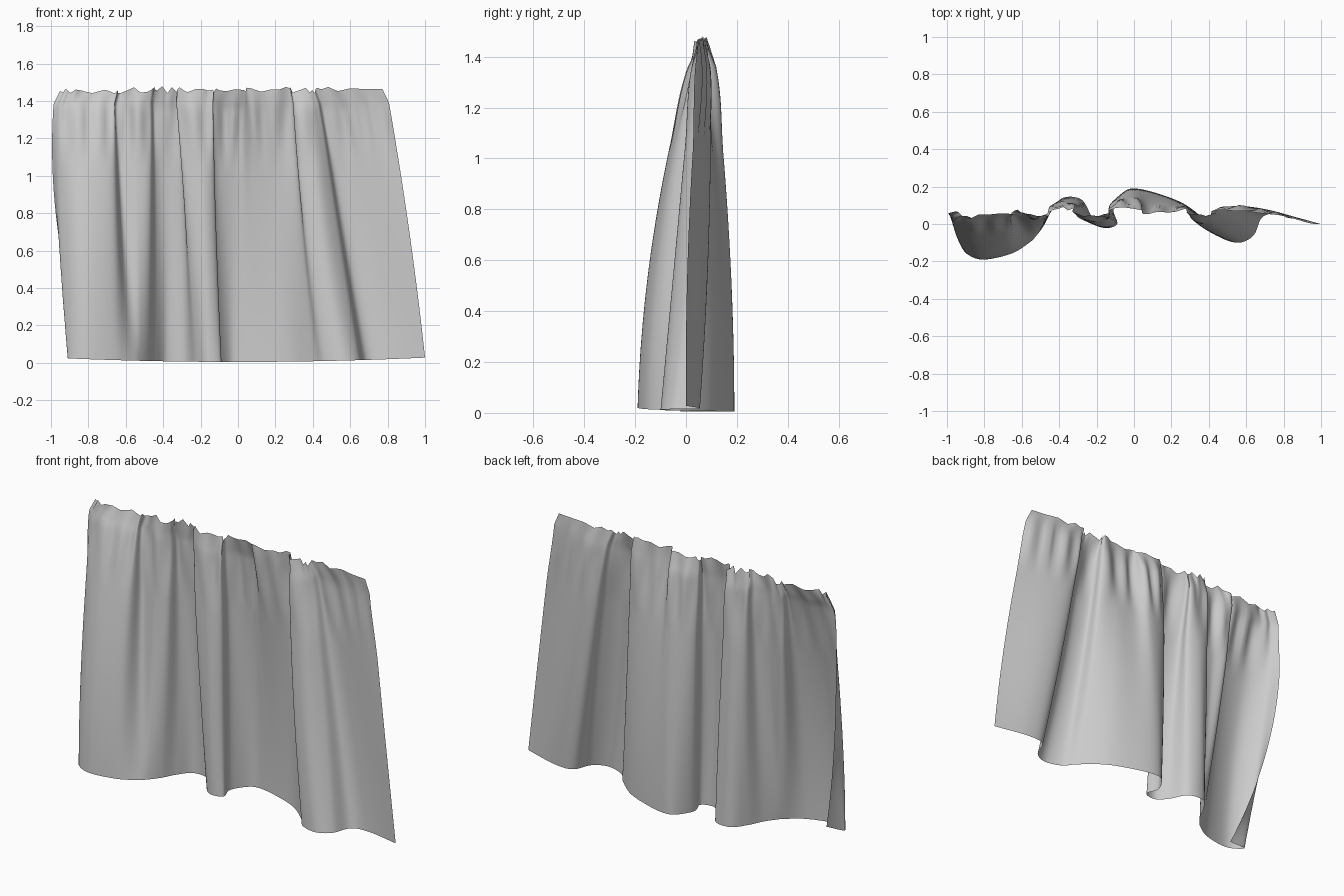
import bpy, bmesh, math, random
from mathutils import Vector

if "Cube" in bpy.data.objects:
    bpy.data.objects.remove(bpy.data.objects["Cube"])

random.seed(7)

# Fold lines from left to right, as (x, y) at the hem, the middle and the gathered top
HEM = [(-.80, -.13), (-.91, -.14), (-.82, -.19), (-.66, -.16), (-.56, -.10),
       (-.52, -.06), (-.48, -.005), (-.44, .07), (-.38, .14), (-.28, .13),
       (-.22, .03), (-.16, -.02), (-.09, 0), (-.11, .08), (-.06, .165),
       (0, .19), (.12, .165), (.28, .10), (.40, 0), (.46, -.07),
       (.56, -.10), (.64, -.06), (.69, .04), (.80, .05), (1.0, 0)]
MIDDLE = [(-.985, .05), (-.95, -.03), (-.84, -.09), (-.67, -.065), (-.625, .02),
          (-.54, .01), (-.47, .03), (-.44, .10), (-.37, .125), (-.295, .10),
          (-.285, .03), (-.19, 0), (-.125, .03), (-.13, .10), (-.08, .14),
          (.01, .155), (.09, .125), (.22, .105), (.32, .065), (.34, 0),
          (.43, -.015), (.50, .03), (.54, .09), (.66, .085), (.885, .02)]
TOP = [(-.98, .06), (-.93, .03), (-.84, .04), (-.68, .04), (-.65, .08),
       (-.56, .05), (-.47, .05), (-.45, .09), (-.38, .095), (-.325, .09),
       (-.33, .05), (-.22, .04), (-.14, .04), (-.135, .09), (-.09, .10),
       (.03, .10), (.06, .05), (.20, .06), (.285, .085), (.295, .045),
       (.38, .035), (.42, .055), (.45, .095), (.57, .085), (.795, .06)]

MID_T = 0.62          # relative height of the middle profile
PER_SPAN, ROWS = 8, 48


def smooth_profile(points):
    """Catmull-Rom curve through the fold lines."""
    p = [Vector(q) for q in points]
    p = [2 * p[0] - p[1]] + p + [2 * p[-1] - p[-2]]
    out = []
    for i in range(1, len(p) - 2):
        a, b, c, d = p[i - 1:i + 3]
        for k in range(PER_SPAN):
            t = k / PER_SPAN
            out.append(0.5 * (2 * b + (c - a) * t + (2 * a - 5 * b + 4 * c - d) * t * t
                              + (3 * b - a - 3 * c + d) * t ** 3))
    return out + [p[-2]]


def blend(a, b, c, t):
    """Quadratic through hem, middle and top."""
    m = MID_T
    return (a * (t - m) * (t - 1) / m + b * t * (t - 1) / (m * (m - 1))
            + c * t * (t - m) / (1 - m))


hem, middle, top = map(smooth_profile, (HEM, MIDDLE, TOP))
count = len(hem)


def jitter(step):
    """Seeded ragged values with one random knot every few columns."""
    knots = [random.uniform(-1, 1) for _ in range(count // step + 2)]
    return [knots[i // step] + (knots[i // step + 1] - knots[i // step]) * (i % step) / step
            for i in range(count)]


ragged_z, pleat_y = jitter(3), jitter(3)

# Curtain: one lofted sheet with gathers fading down from the top
bm = bmesh.new()
grid = []
for r in range(ROWS + 1):
    t = 1 - (1 - r / ROWS) ** 1.3
    gather = max(0, (t - .8) / .2) ** 2
    squeeze = max(0, (t - .93) / .07)
    pinch = 1 - .028 * max(0, (t - .95) / .05)
    pleat = math.sin(math.pi * max(0, (t - .7) / .3) ** 1.5)
    row = []
    for i in range(count):
        p = blend(hem[i], middle[i], top[i], t)
        low = .005 + .023 * min(1, p.x * p.x)
        high = 1.46 + .02 * ragged_z[i] * gather
        wave = math.sin(top[i].x * 52 + 1.5 * math.sin(top[i].x * 9))
        y = p.y + (.06 - p.y) * .35 * squeeze
        y += .012 * pleat_y[i] * gather + .011 * wave * pleat
        row.append(bm.verts.new((p.x * pinch, y, low + (high - low) * t)))
    grid.append(row)
for r in range(ROWS):
    for i in range(count - 1):
        bm.faces.new((grid[r][i], grid[r][i + 1], grid[r + 1][i + 1], grid[r + 1][i]))

mesh = bpy.data.meshes.new("curtain")
bm.to_mesh(mesh)
bm.free()
curtain = bpy.data.objects.new("curtain", mesh)
bpy.context.collection.objects.link(curtain)
for poly in mesh.polygons:
    poly.use_smooth = True
